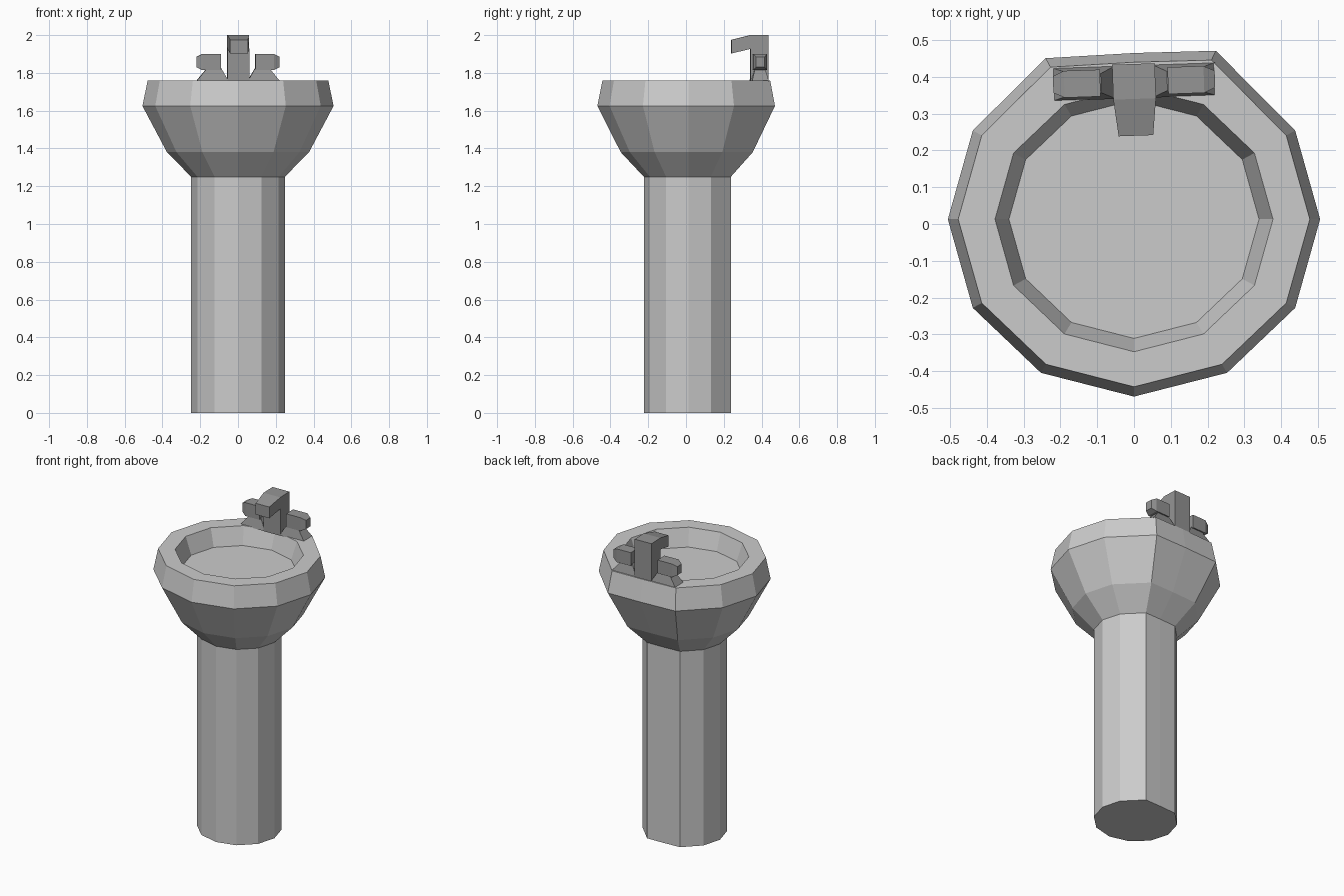
import bpy, bmesh, math
from mathutils import Matrix, Vector

if "Cube" in bpy.data.objects:
    bpy.data.objects.remove(bpy.data.objects["Cube"])

TURN = Matrix.Translation((0, 0.39, 0)) @ Matrix.Rotation(math.radians(2), 4, 'Z') @ Matrix.Translation((0, -0.39, 0))


def colour(obj, value):
    mat = bpy.data.materials.get("dark_metal") or bpy.data.materials.new("dark_metal")
    mat.diffuse_color = (value, value, value, 1)
    mat.use_nodes = True
    mat.node_tree.nodes["Principled BSDF"].inputs["Base Color"].default_value = mat.diffuse_color
    obj.data.materials.append(mat)


def loft(name, rings):
    """Skin equal-length rings of points and cap both ends."""
    bm = bmesh.new()
    loops = [[bm.verts.new(p) for p in r] for r in rings]
    for a, b in zip(loops, loops[1:]):
        for i in range(len(a)):
            j = (i + 1) % len(a)
            bm.faces.new((a[i], a[j], b[j], b[i]))
    bm.faces.new(loops[0][::-1])
    bm.faces.new(loops[-1])
    bmesh.ops.recalc_face_normals(bm, faces=bm.faces)
    mesh = bpy.data.meshes.new(name)
    bm.to_mesh(mesh)
    bm.free()
    obj = bpy.data.objects.new(name, mesh)
    bpy.context.collection.objects.link(obj)
    return obj


def ring(r, z, flat_back=True):
    """Twelve-sided ring, slightly shallow, with its back edge straightened."""
    pts = []
    for i in range(12):
        a = math.radians(30 * i)
        pts.append(Vector((r * math.cos(a), 0.013 + 0.953 * r * math.sin(a), z)))
    if flat_back:
        for i, (x, y) in zip((2, 3, 4), ((0.44, 0.905), (0, 0.893), (-0.475, 0.865))):
            pts[i] = Vector((x * r, 0.013 + y * r, z))
    return pts


def rect_z(x0, x1, y0, y1, z):
    return [(x0, y0, z), (x1, y0, z), (x1, y1, z), (x0, y1, z)]


def rect_x(x, y0, y1, z0, z1):
    return [(x, y0, z0), (x, y1, z0), (x, y1, z1), (x, y0, z1)]


# Pedestal column
loft("pedestal", [ring(0.248, 0), ring(0.248, 1.25)])

# Basin: outer bowl, rim, recessed floor
loft("basin", [ring(0.248, 1.25), ring(0.376, 1.38), ring(0.506, 1.625), ring(0.478, 1.76),
               ring(0.378, 1.76, False), ring(0.34, 1.65, False)])

# Spout: upright post with tapered forward nozzle, as a side profile
profile = [(0.435, 1.755), (0.435, 2), (0.34, 2), (0.24, 1.975),
           (0.24, 1.903), (0.34, 1.927), (0.34, 1.755)]
parts = [loft("spout", [[(s * (0.047 if y < 0.3 else 0.058), y, z) for y, z in profile]
                        for s in (-1, 1)])]

# Taps on both sides: flared foot and bevelled handle
for side, s in (("left", -1), ("right", 1)):
    parts.append(loft(side + "_tap_foot", [
        rect_z(s * 0.05, s * 0.222, 0.342, 0.432, 1.755),
        rect_z(s * 0.09, s * 0.165, 0.36, 0.412, 1.825)]))
    parts.append(loft(side + "_tap_handle", [
        rect_x(s * 0.092, 0.35, 0.423, 1.815, 1.90),
        rect_x(s * 0.19, 0.35, 0.423, 1.815, 1.90),
        rect_x(s * 0.22, 0.364, 0.409, 1.83, 1.885)]))

for obj in parts:
    obj.data.transform(TURN)
    colour(obj, 0.3)
